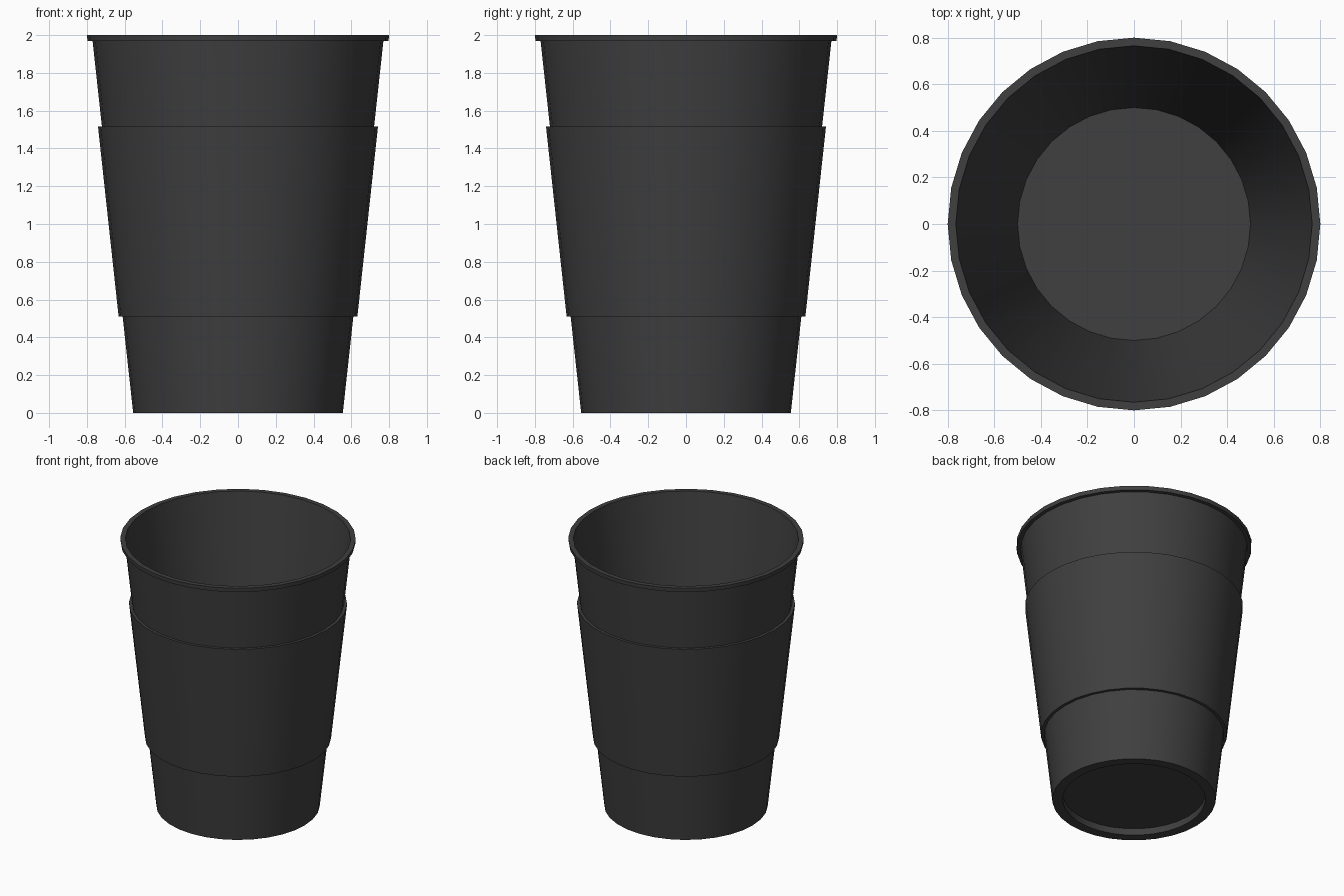
import bpy
import bmesh
import math

cube = bpy.data.objects.get("Cube")
if cube:
    bpy.data.objects.remove(cube, do_unlink=True)

SIDES = 32

# Single dark plastic colour
charcoal = bpy.data.materials.new("charcoal")
charcoal.use_nodes = True
colour = (0.05, 0.05, 0.05, 1)
charcoal.diffuse_color = colour
bsdf = next(n for n in charcoal.node_tree.nodes if n.type == 'BSDF_PRINCIPLED')
bsdf.inputs["Base Color"].default_value = colour
bsdf.inputs["Roughness"].default_value = 0.6


def lathe(name, profile, closed=False):
    """Revolve (radius, height) points around z; open ends are capped."""
    bm = bmesh.new()
    rings = []
    for r, z in profile:
        rings.append([bm.verts.new((r * math.cos(a), r * math.sin(a), z))
                      for a in (math.tau * i / SIDES for i in range(SIDES))])
    pairs = list(zip(rings, rings[1:]))
    if closed:
        pairs.append((rings[-1], rings[0]))
    else:
        bm.faces.new(rings[0])
        bm.faces.new(rings[-1])
    for low, high in pairs:
        for i in range(SIDES):
            j = (i + 1) % SIDES
            bm.faces.new((low[i], low[j], high[j], high[i]))
    bmesh.ops.recalc_face_normals(bm, faces=bm.faces)
    mesh = bpy.data.meshes.new(name)
    bm.to_mesh(mesh)
    bm.free()
    mesh.materials.append(charcoal)
    obj = bpy.data.objects.new(name, mesh)
    bpy.context.collection.objects.link(obj)
    bpy.ops.object.select_all(action='DESELECT')
    obj.select_set(True)
    bpy.context.view_layer.objects.active = obj
    bpy.ops.object.shade_smooth_by_angle(angle=math.radians(30))
    return obj


# Cup: recessed underside, foot, tapered wall, lip, inner wall and floor
lathe("cup_body", [
    (0.485, 0.05), (0.485, 0), (0.555, 0),
    (0.77, 1.97), (0.797, 1.97), (0.80, 2.0),
    (0.765, 2.0), (0.50, 0.08),
])

# Raised band around the middle
lathe("sleeve", [
    (0.60, 0.51), (0.632, 0.51), (0.741, 1.515), (0.71, 1.515),
], closed=True)
